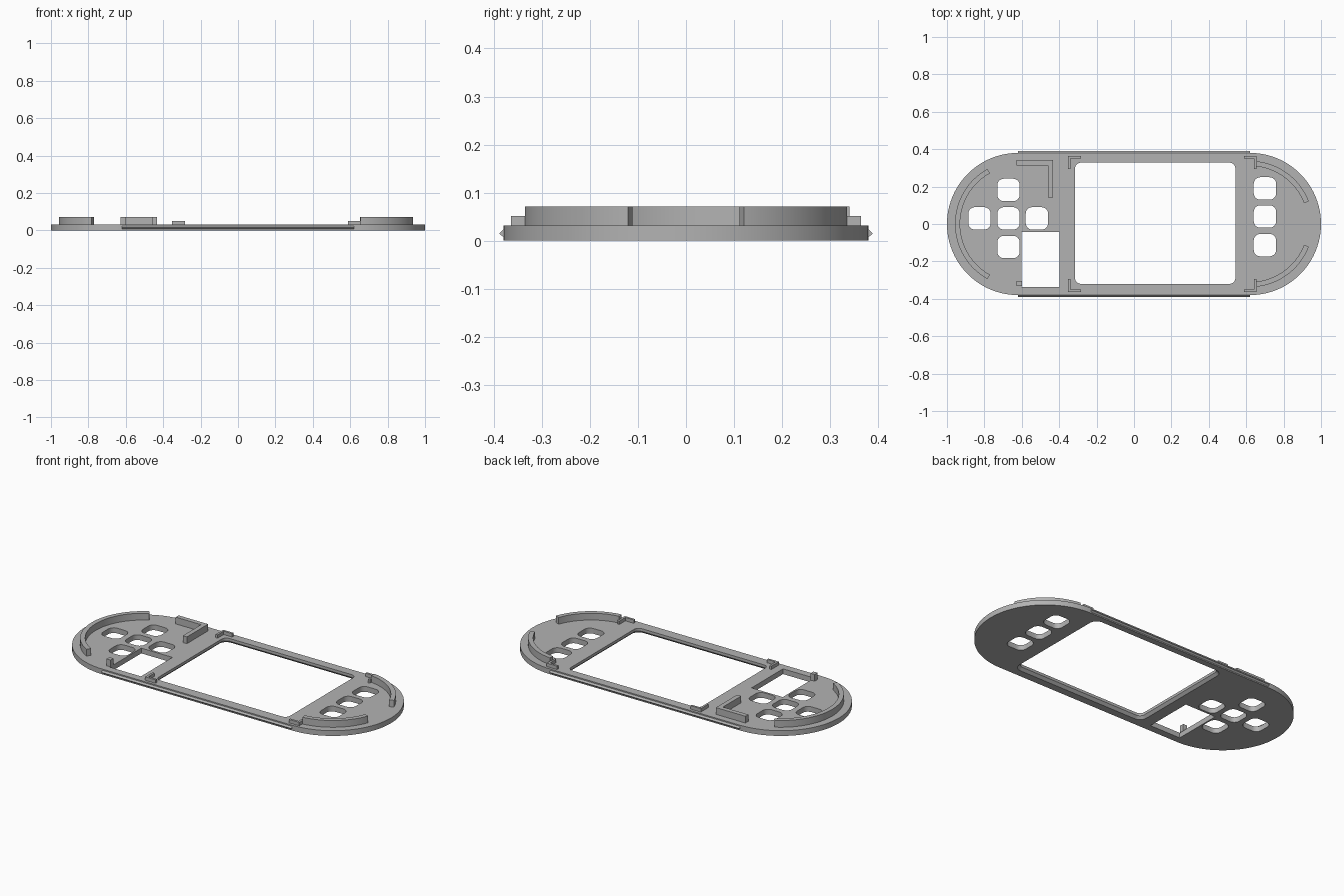
import bpy, bmesh
from math import sin, cos, radians

cube = bpy.data.objects.get("Cube")
if cube:
    bpy.data.objects.remove(cube, do_unlink=True)

grey = bpy.data.materials.new("matte grey")
grey.use_nodes = True
colour = (0.45, 0.45, 0.45, 1)
grey.diffuse_color = colour
grey.node_tree.nodes["Principled BSDF"].inputs["Base Color"].default_value = colour

THICK, END_X, RADIUS = 0.031, 0.62, 0.38
LOW, HIGH = 0.051, 0.071


def arc(cx, cy, r, a0, a1, n):
    return [(cx + r * cos(radians(a0 + (a1 - a0) * i / n)),
             cy + r * sin(radians(a0 + (a1 - a0) * i / n))) for i in range(n + 1)]


def rounded(x0, x1, y0, y1, r):
    if r <= 0:
        return [(x0, y0), (x1, y0), (x1, y1), (x0, y1)]
    return (arc(x1 - r, y1 - r, r, 0, 90, 6) + arc(x0 + r, y1 - r, r, 90, 180, 6)
            + arc(x0 + r, y0 + r, r, 180, 270, 6) + arc(x1 - r, y0 + r, r, 270, 360, 6))


def loft(bm, layers):
    """Closed solid through stacked outlines, given as (z, outline)."""
    rings = [[bm.verts.new((x, y, z)) for x, y in pts] for z, pts in layers]
    n = len(rings[0])
    for a, b in zip(rings, rings[1:]):
        for i in range(n):
            j = (i + 1) % n
            bm.faces.new((a[i], a[j], b[j], b[i]))
    bm.faces.new(rings[0][::-1])
    bm.faces.new(rings[-1])


def finish(name, bm):
    bmesh.ops.recalc_face_normals(bm, faces=bm.faces)
    mesh = bpy.data.meshes.new(name)
    bm.to_mesh(mesh)
    bm.free()
    ob = bpy.data.objects.new(name, mesh)
    bpy.context.collection.objects.link(ob)
    mesh.materials.append(grey)
    return ob


def solid(name, layers):
    bm = bmesh.new()
    loft(bm, layers)
    return finish(name, bm)


def smooth(ob):
    bpy.ops.object.select_all(action='DESELECT')
    ob.select_set(True)
    bpy.context.view_layer.objects.active = ob
    bpy.ops.object.shade_smooth_by_angle(angle=radians(30))


# Face plate with round ends
outline = arc(END_X, 0, RADIUS, -90, 90, 48) + arc(-END_X, 0, RADIUS, 90, 270, 48)
plate = solid("face_plate", [(0, outline), (THICK, outline)])

# Openings: screen with chamfered underside, slot, direction pad, buttons
cut = bmesh.new()


def screen(grow):
    return rounded(-0.315 - grow, 0.542 + grow, -0.32 - grow, 0.328 + grow, 0.03 + grow)


loft(cut, [(-0.01, screen(0.025)), (0.015, screen(0)), (0.05, screen(0))])
holes = [(-0.671 + dx, 0.03 + dy) for dx, dy in
         ((0, 0), (-0.155, 0), (0.152, 0), (0, 0.152), (0, -0.153))]
holes += [(0.7, 0.04 + dy) for dy in (-0.153, 0, 0.15)]
openings = [rounded(x - 0.06, x + 0.06, y - 0.06, y + 0.06, 0.035) for x, y in holes]
openings.append(rounded(-0.602, -0.398, -0.337, -0.043, 0))
for shape in openings:
    loft(cut, [(-0.01, shape), (0.05, shape)])
cutter = finish("opening_cutter", cut)
cutter.hide_render = True
mod = plate.modifiers.new("openings", 'BOOLEAN')
mod.object, mod.operation, mod.solver = cutter, 'DIFFERENCE', 'EXACT'
bpy.context.view_layer.objects.active = plate
bpy.ops.object.modifier_apply(modifier=mod.name)
bpy.data.objects.remove(cutter, do_unlink=True)
smooth(plate)

# Snap ridges along the long edges
for side, name in ((-1, "front_snap_ridge"), (1, "back_snap_ridge")):
    inner, tip = side * 0.376, side * 0.389
    ridge = bmesh.new()
    ends = [[ridge.verts.new((x, y, z)) for y, z in
             ((inner, 0.003), (tip, 0.015), (inner, 0.028))] for x in (-END_X, END_X)]
    for i in range(3):
        j = (i + 1) % 3
        ridge.faces.new((ends[0][i], ends[0][j], ends[1][j], ends[1][i]))
    for end in ends:
        ridge.faces.new(end)
    finish(name, ridge)

# Curved locating walls
for name, cx, a0, a1 in (("right_curved_wall", -END_X, 119, 241),
                         ("left_back_curved_wall", END_X, 21, 84),
                         ("left_front_curved_wall", END_X, -84, -21)):
    band = arc(cx, 0, 0.337, a0, a1, 32) + arc(cx, 0, 0.31, a1, a0, 32)
    smooth(solid(name, [(THICK - 0.002, band), (HIGH, band)]))


def bracket(name, x, y, dx, dy, t, top):
    """L-shaped wall: corner at x, y with signed arm lengths dx, dy."""
    tx, ty = (t if dx > 0 else -t), (t if dy > 0 else -t)
    shape = [(x, y), (x + dx, y), (x + dx, y + ty), (x + tx, y + ty),
             (x + tx, y + dy), (x, y + dy)]
    solid(name, [(THICK - 0.002, shape), (top, shape)])


# Screen corner brackets
for sy, end in ((-1, "front"), (1, "back")):
    bracket("right_" + end + "_screen_bracket", -0.352, sy * 0.364, 0.068, -sy * 0.07, 0.013, LOW)
    bracket("left_" + end + "_screen_bracket", 0.655, sy * 0.364, -0.068, -sy * 0.07, 0.013, LOW)

# Corner wall and post beside the direction pad
bracket("pad_corner_wall", -0.434, 0.341, -0.193, -0.198, 0.027, HIGH)
post = rounded(-0.627, -0.6, -0.332, -0.305, 0)
solid("slot_post", [(THICK - 0.002, post), (HIGH, post)])
